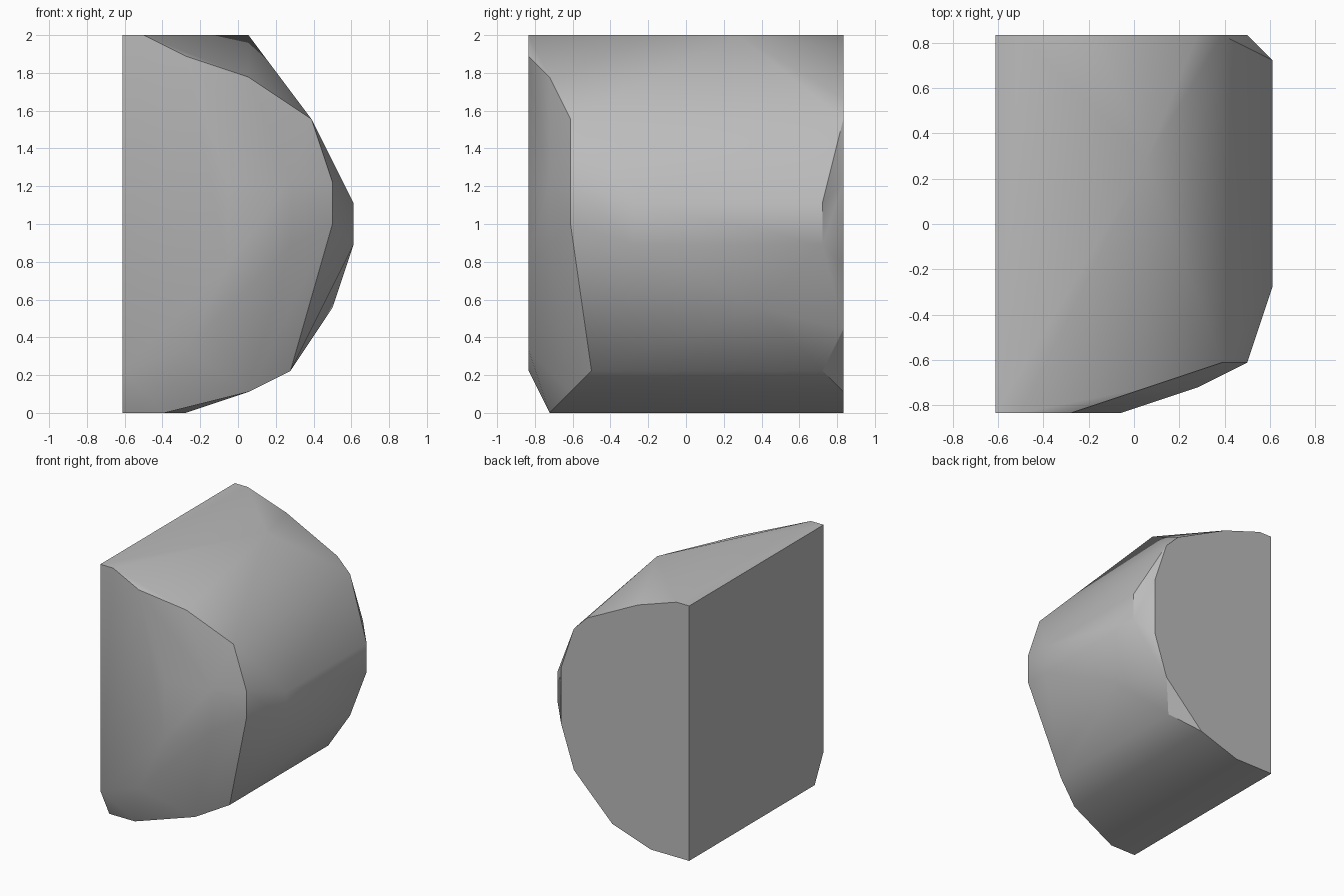
import bpy
import bmesh
import math
from mathutils import Vector

default_cube = bpy.data.objects.get("Cube")
if default_cube:
    bpy.data.objects.remove(default_cube, do_unlink=True)

# The block is laid out on a regular lattice, one cell wide each step
CELL = 2 / 18
ORIGIN = Vector((-5.5 * CELL, -7.5 * CELL, 0))


def make_material(name, colour):
    material = bpy.data.materials.new(name)
    material.use_nodes = True
    material.diffuse_color = colour
    shader = material.node_tree.nodes["Principled BSDF"]
    shader.inputs["Base Color"].default_value = colour
    return material


def slice_at(depth, outline):
    """Place an outline of (x, z) lattice steps at one depth."""
    return [(x, depth, z) for x, z in outline]


# Rounded outlines, running from the front face to the back face
sections = [
    # flat front panel
    slice_at(0, [(0, 2), (3, 3), (5, 7), (5, 11), (3, 17), (1, 18), (0, 18)]),
    # front rounding and lower lip
    slice_at(1, [(0, 0), (2, 0), (8, 8), (8, 11), (6, 16)]),
    slice_at(2, [(6, 1), (10, 9), (10, 11), (9, 14)]),
    slice_at(3, [(8, 2)]),
    # bulging side
    slice_at(5, [(11, 8), (11, 10)]),
    slice_at(10, [(6, 18)]),
    slice_at(11, [(10, 5)]),
    slice_at(14, [(8, 2), (11, 8), (11, 10)]),
    # flat back face
    slice_at(15, [(0, 0), (3, 0), (6, 1), (9, 4), (10, 7), (10, 11),
                  (9, 14), (8, 15), (4, 17), (1, 18), (0, 18)]),
]

# Wrap all the sections in one faceted skin
bm = bmesh.new()
for section in sections:
    for step in section:
        bm.verts.new(ORIGIN + Vector(step) * CELL)
hull = bmesh.ops.convex_hull(bm, input=bm.verts)
unused = [v for v in bm.verts if not v.link_faces]
bmesh.ops.delete(bm, geom=unused, context="VERTS")

# Merge the triangles of the flat faces
bmesh.ops.dissolve_limit(bm, angle_limit=math.radians(1),
                         verts=bm.verts, edges=bm.edges)
bmesh.ops.recalc_face_normals(bm, faces=bm.faces)

mesh = bpy.data.meshes.new("rounded_block")
bm.to_mesh(mesh)
bm.free()
mesh.materials.append(make_material("plain grey", (0.5, 0.5, 0.5, 1)))

block = bpy.data.objects.new("rounded_block", mesh)
bpy.context.collection.objects.link(block)

# Soft shading that keeps the hard borders of the flat faces
bpy.ops.object.select_all(action="DESELECT")
block.select_set(True)
bpy.context.view_layer.objects.active = block
bpy.ops.object.shade_smooth_by_angle(angle=math.radians(30))
